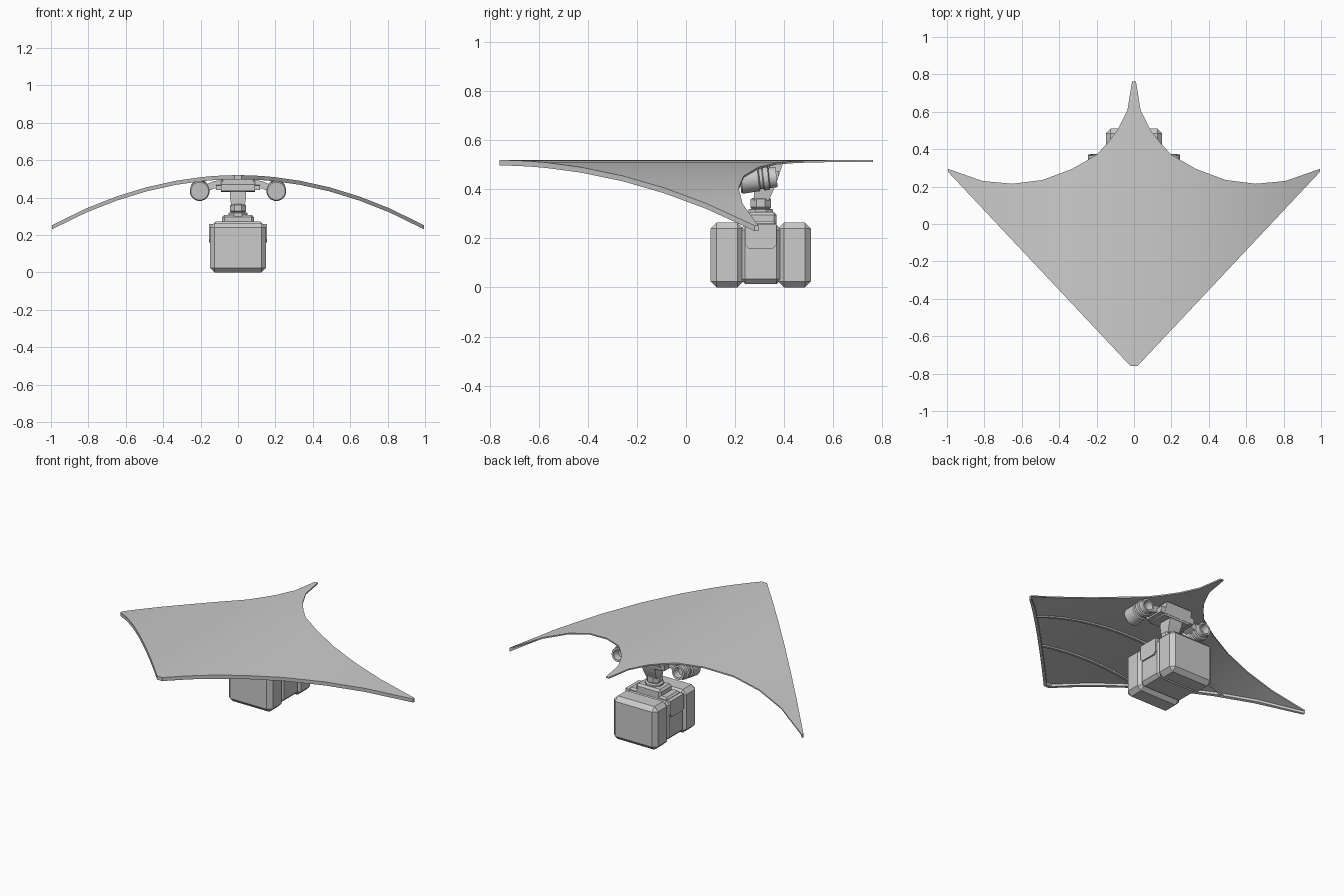
import bpy, bmesh, math
from mathutils import Vector, Matrix

if "Cube" in bpy.data.objects:
    bpy.data.objects.remove(bpy.data.objects["Cube"])


def finish(name, bm, smooth=False, bevel=0):
    bmesh.ops.recalc_face_normals(bm, faces=bm.faces)
    me = bpy.data.meshes.new(name)
    bm.to_mesh(me)
    bm.free()
    ob = bpy.data.objects.new(name, me)
    bpy.context.collection.objects.link(ob)
    if smooth:
        me.shade_smooth()
        me.set_sharp_from_angle(angle=math.radians(30))
    if bevel:
        m = ob.modifiers.new("bevel", 'BEVEL')
        m.width, m.segments = bevel, 1
    return ob


def box(name, lo, hi, bevel=0):
    bm = bmesh.new()
    bmesh.ops.create_cube(bm, size=1)
    for v in bm.verts:
        v.co = Vector([(a + b) / 2 + c * (b - a) for a, b, c in zip(lo, hi, v.co)])
    return finish(name, bm, bevel=bevel)


def loft(name, rings, close=False, smooth=False):
    bm = bmesh.new()
    rs = [[bm.verts.new(p) for p in r] for r in rings]
    n = len(rs[0])
    for a, b in zip(rs, rs[1:]):
        for i in range(n):
            bm.faces.new((a[i], a[(i + 1) % n], b[(i + 1) % n], b[i]))
    bm.faces.new(rs[0])
    bm.faces.new(rs[-1])
    return finish(name, bm, smooth=smooth)


def lathe(name, prof, mat, n):
    # prof: (distance along axis, radius)
    rings = [[mat @ Vector((r * math.cos(2 * math.pi * (i + .5) / n),
                            r * math.sin(2 * math.pi * (i + .5) / n), d))
              for i in range(n)] for d, r in prof]
    return loft(name, rings, smooth=n > 10)


def prism_x(name, prof, x0, x1):
    return loft(name, [[(x, y, z) for y, z in prof] for x in (x0, x1)])


def wing_z(x):
    return 0.52 - 0.27 * x * x


def band(name, stations, depth, drop=0.0):
    # strip that follows the arched wing; stations: (x, front y, rear y)
    rings = [[(x, a, wing_z(x) - drop), (x, b, wing_z(x) - drop),
              (x, b, wing_z(x) - depth), (x, a, wing_z(x) - depth)]
             for x, a, b in stations]
    return loft(name, rings, smooth=True)


def lead(x):
    x = abs(x)
    return -0.76 if x < 0.018 else -0.76 + (x - 0.018) * 1.045 / 0.982


# wing sheet
trail = [(0.01, .762), (.018, .715), (.035, .61), (.09, .50), (.14, .435), (.2, .37), (.33, .295),
         (.49, .235), (.65, .215), (.81, .23), (.995, .295)]
half = [(x, lead(x), t) for x, t in trail]
full = [(-x, a, b) for x, a, b in reversed(half)] + half
band("wing_sheet", full, 0.008)

# leading edge rim and cross ribs under the wing
rim = [(x, a, min(a + .025, b)) for x, a, b in full]
band("leading_edge_rim", rim, 0.022, 0.002)
for label, y in (("front", -0.40), ("rear", -0.05)):
    w = 0.018 + (y + 0.76) * 0.982 / 1.045
    xs = [w * (i / 8 - 1) for i in range(17)]
    band(label + "_cross_rib", [(x, y, y + .016) for x in xs], 0.018, 0.004)

# hanging pack
box("front_pack", (-.15, .10, 0), (.15, .235, .265), .025)
box("rear_pack", (-.15, .375, 0), (.15, .51, .265), .025)
box("pack_core", (-.145, .22, .015), (.145, .39, .255), .02)
box("pedestal", (-.085, .25, .25), (.085, .37, .308), .012)
for s, side in ((-1, "left"), (1, "right")):
    prism_x(side + "_pack_strap", [(.24, .26), (.24, .175), (.255, .16), (.355, .16),
                                   (.37, .175), (.37, .26)], s * .12, s * .154)
box("strap_top", (-.13, .24, .24), (.13, .37, .272), .01)

# neck
lathe("neck_joint", [(.30, .055), (.318, .055), (.322, .04), (.328, .046), (.36, .046), (.365, .036)],
      Matrix.Translation((0, .305, 0)), 8)
neck_rings = []
for z, y, hx, hy in ((.355, .308, .036, .03), (.40, .318, .043, .04), (.47, .33, .043, .05)):
    neck_rings.append([(-hx, y - hy, z), (hx, y - hy, z), (hx, y + hy, z), (-hx, y + hy, z)])
loft("neck_post", neck_rings)

# bracket under the wing
wedge = [(.24, .435), (.24, .47), (.30, .505), (.395, .505), (.37, .43)]
prism_x("bracket", wedge, -.09, .09)
prism_x("bracket_flange", [(.25, .44), (.25, .465), (.38, .475), (.375, .44)], -.118, .118)

# thrusters and arms
prof = [(-.08, .048), (-.074, .054), (-.005, .051), (0, .043), (.012, .043), (.016, .05),
        (.036, .05), (.04, .042), (.07, .042), (.07, .03), (.03, .024)]
for s, side in ((-1, "left"), (1, "right")):
    m = (Matrix.Translation((s * .205, .30, .443)) @ Matrix.Rotation(math.radians(6), 4, 'X')
         @ Matrix.Rotation(-math.pi / 2, 4, 'X'))
    lathe(side + "_thruster", prof, m, 16)
    loft(side + "_thruster_arm", [[(s * x, .27, z - .02), (s * x, .34, z - .02),
                                   (s * x, .34, z + .02), (s * x, .27, z + .02)]
                                  for x, z in ((.08, .475), (.13, .468), (.18, .445))])
